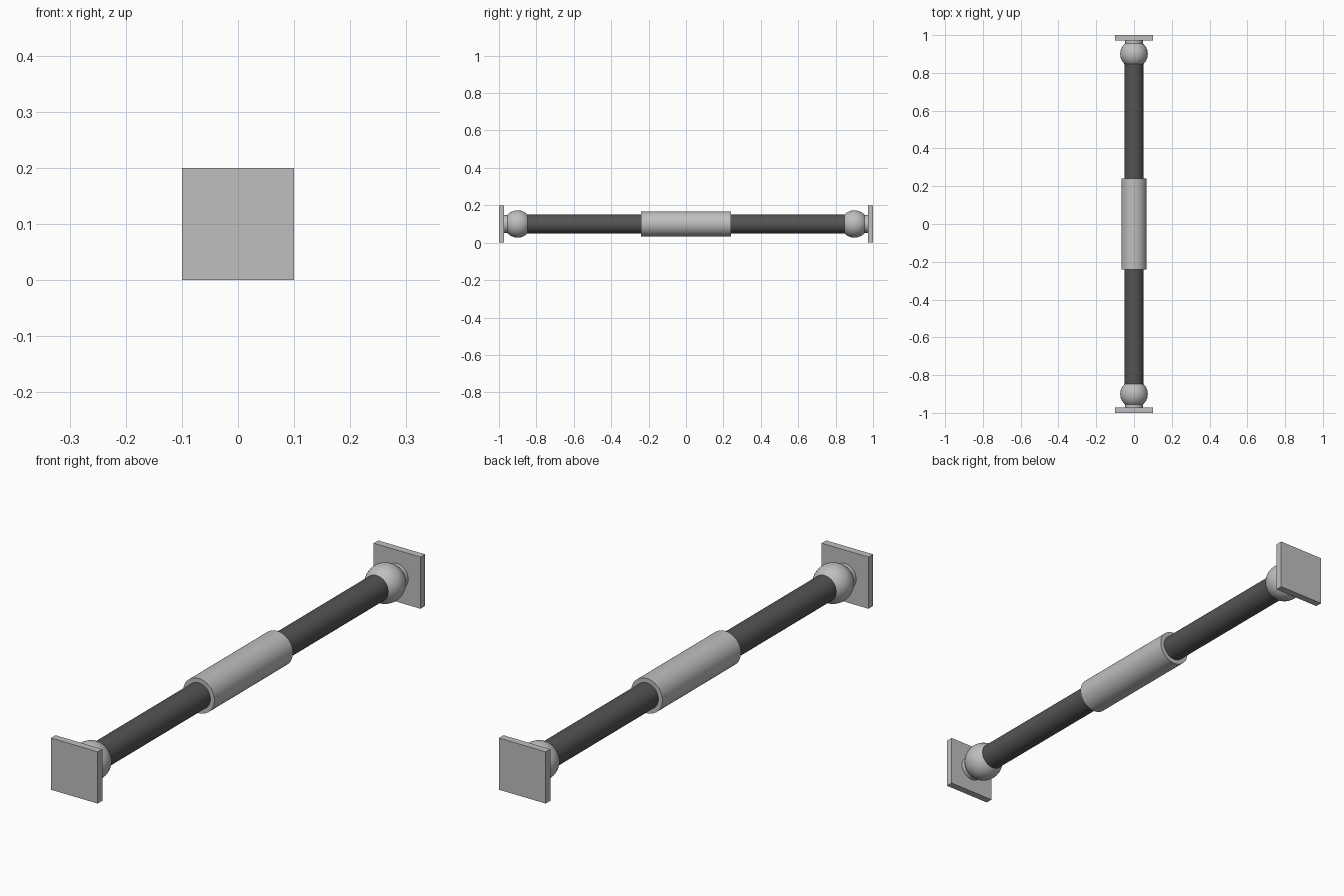
import bpy
import math

cube = bpy.data.objects.get("Cube")
if cube:
    bpy.data.objects.remove(cube, do_unlink=True)

AXIS_Z = 0.10


def make_material(name, value):
    mat = bpy.data.materials.new(name)
    mat.use_nodes = True
    colour = (value, value, value, 1)
    mat.diffuse_color = colour
    mat.node_tree.nodes["Principled BSDF"].inputs["Base Color"].default_value = colour
    return mat


light_grey = make_material("light grey metal", 0.52)
dark_grey = make_material("dark grey rod", 0.09)


def finish(name, mat, smooth=True):
    obj = bpy.context.object
    obj.name = name
    obj.data.materials.append(mat)
    if smooth:
        bpy.ops.object.shade_smooth_by_angle(angle=math.radians(35))
    return obj


def cylinder(name, radius, y0, y1, mat):
    bpy.ops.mesh.primitive_cylinder_add(
        vertices=48, radius=radius, depth=abs(y1 - y0),
        location=(0, (y0 + y1) / 2, AXIS_Z), rotation=(math.pi / 2, 0, 0))
    return finish(name, mat)


# Central sleeve joining the two rods
cylinder("center_sleeve", 0.067, -0.24, 0.24, light_grey)

# Matching rod, ball joint, collar and end plate on each side
for side, s in (("front", -1), ("back", 1)):
    cylinder(side + "_rod", 0.05, s * 0.2, s * 0.86, dark_grey)

    bpy.ops.mesh.primitive_uv_sphere_add(
        segments=48, ring_count=24, radius=0.073,
        location=(0, s * 0.9, AXIS_Z), rotation=(math.pi / 2, 0, 0))
    finish(side + "_ball_joint", light_grey)

    cylinder(side + "_collar", 0.048, s * 0.94, s * 0.975, light_grey)

    bpy.ops.mesh.primitive_cube_add(size=1, location=(0, s * 0.986, AXIS_Z))
    bpy.context.object.scale = (0.2, 0.028, 0.2)
    bpy.ops.object.transform_apply(location=False, rotation=False, scale=True)
    finish(side + "_end_plate", light_grey, smooth=False)
